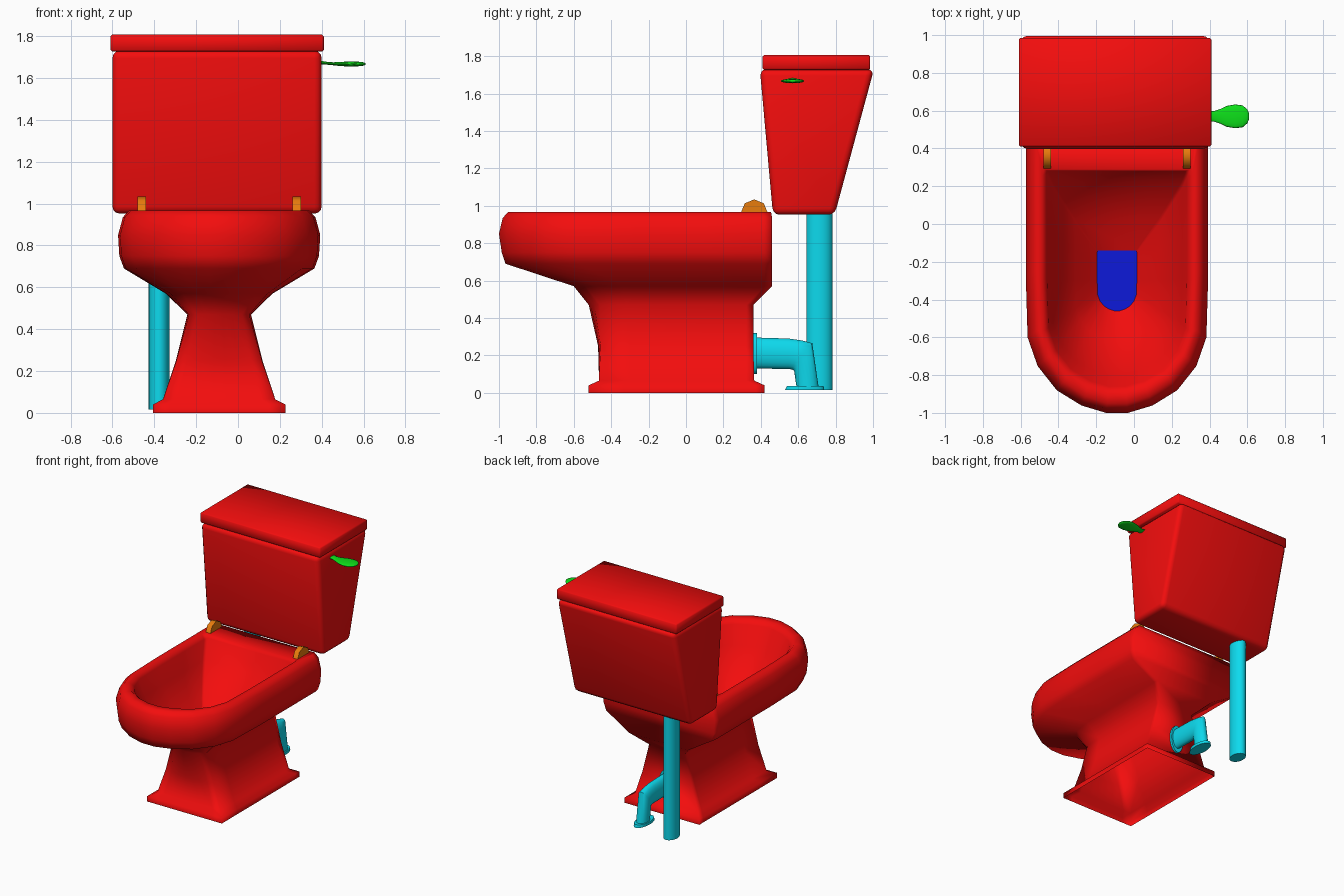
import bpy, bmesh, math
from mathutils import Vector

if "Cube" in bpy.data.objects:
    bpy.data.objects.remove(bpy.data.objects["Cube"])

CX = -0.09  # centre line of the fixture (the lever offsets it from x = 0)


def material(name, rgb):
    m = bpy.data.materials.new(name)
    m.diffuse_color = (*rgb, 1)
    m.use_nodes = True
    m.node_tree.nodes["Principled BSDF"].inputs["Base Color"].default_value = m.diffuse_color
    return m


RED = material("red", (0.9, 0.004, 0.004))
CYAN = material("cyan", (0.004, 0.7, 0.85))
ORANGE = material("orange", (0.8, 0.2, 0.004))
GREEN = material("green", (0.004, 0.75, 0.01))
BLUE = material("blue", (0.004, 0.01, 0.7))


def finish(name, bm, mat, angle=50):
    bmesh.ops.recalc_face_normals(bm, faces=bm.faces)
    me = bpy.data.meshes.new(name)
    bm.to_mesh(me)
    bm.free()
    me.materials.append(mat)
    ob = bpy.data.objects.new(name, me)
    bpy.context.collection.objects.link(ob)
    bpy.ops.object.select_all(action='DESELECT')
    ob.select_set(True)
    bpy.context.view_layer.objects.active = ob
    bpy.ops.object.shade_smooth_by_angle(angle=math.radians(angle))
    return ob


def loft(name, rings, mat, caps=True, angle=50):
    bm = bmesh.new()
    loops = [[bm.verts.new(p) for p in r] for r in rings]
    n = len(loops[0])
    for a, b in zip(loops, loops[1:]):
        for i in range(n):
            j = (i + 1) % n
            bm.faces.new((a[i], a[j], b[j], b[i]))
    if caps:
        bm.faces.new(loops[0][::-1])
        bm.faces.new(loops[-1])
    return finish(name, bm, mat, angle)


def ellipse(c, u, v, n=20):
    c, u, v = Vector(c), Vector(u), Vector(v)
    return [c + u * math.cos(2 * math.pi * i / n) + v * math.sin(2 * math.pi * i / n)
            for i in range(n)]


# Bowl outline, back to front: fraction of half width, fraction of length
ROUND = [(0.98, 0), (1, .03), (1, .25), (1, .5), (.98, .726),
         (.87, .83), (.66, .918), (.39, .973), (.12, 1)]
SQUARE = [(1, 0), (1, .05), (1, .25), (1, .5), (1, .8),
          (1, 1), (.75, 1), (.42, 1), (.12, 1)]


def outline(z, w, back, front, t):
    half = []
    for (a, b), (c, d) in zip(SQUARE, ROUND):
        half.append((w * (a + (c - a) * t), back + (front - back) * (b + (d - b) * t)))
    return ([Vector((CX + x, y, z)) for x, y in half] +
            [Vector((CX - x, y, z)) for x, y in reversed(half)])


# Pedestal, bowl, rim and basin in one skin: z, half width, back y, front y, roundness
sections = [
    (0.00, .317, .42, -.52, 0), (.04, .317, .42, -.52, 0),
    (.065, .268, .365, -.465, 0), (.25, .207, .36, -.47, .1),
    (.47, .152, .36, -.52, .4), (.57, .255, .46, -.60, .7),
    (.69, .455, .46, -.965, 1), (.75, .477, .46, -.985, 1),
    (.85, .483, .46, -1.0, 1), (.935, .46, .46, -.98, 1),
    (.967, .43, .455, -.95, 1), (.967, .395, .29, -.89, 1),
    (.935, .37, .28, -.86, 1), (.80, .345, .22, -.80, 1),
    (.62, .22, .02, -.62, 1), (.50, .105, -.14, -.46, 1)]
loft("bowl", [outline(*s) for s in sections], RED, caps=False, angle=110)

# Water at the bottom of the basin
bm = bmesh.new()
bm.faces.new([bm.verts.new(p) for p in reversed(outline(.502, .105, -.14, -.46, 1))])
bm.normal_update()
if bm.faces[:][0].normal.z < 0:
    bmesh.ops.reverse_faces(bm, faces=bm.faces)
me = bpy.data.meshes.new("water")
bm.to_mesh(me)
bm.free()
me.materials.append(BLUE)
bpy.context.collection.objects.link(bpy.data.objects.new("water", me))


def box(name, x, bottom, top, bevel, seg):
    # bottom / top: z, front y, back y
    bm = bmesh.new()
    bmesh.ops.create_cube(bm, size=2)
    for v in bm.verts:
        z, y0, y1 = top if v.co.z > 0 else bottom
        v.co = (x[1] if v.co.x > 0 else x[0], y1 if v.co.y > 0 else y0, z)
    bmesh.ops.bevel(bm, geom=bm.edges[:], offset=bevel, segments=seg,
                    profile=0.5, affect='EDGES')
    finish(name, bm, RED, 60)


# Tank and lid
box("tank", (-.60, .40), (.952, .465, .795), (1.73, .395, 1.005), .035, 3)
box("tank_lid", (-.61, .41), (1.727, .41, .985), (1.807, .41, .985), .008, 1)

# Hinges: half octagons on the back deck
for side, x in (("left", -.46), ("right", .28)):
    rings = [[Vector((x + dx, .365 + .072 * math.cos(a), .962 + .072 * math.sin(a)))
              for a in [k * math.pi / 4 for k in range(5)]] for dx in (-.02, .02)]
    loft(side + "_hinge", rings, ORANGE, angle=50)

# Flush lever: x, z, half width, half thickness
lever = [(.39, 1.675, .03, .009), (.42, 1.671, .027, .007), (.455, 1.668, .038, .007),
         (.49, 1.667, .055, .010), (.535, 1.667, .063, .012), (.575, 1.667, .058, .011),
         (.60, 1.667, .037, .008), (.61, 1.667, .014, .004)]
loft("flush_lever", [ellipse((x, .57, z), (0, w, 0), (0, 0, t)) for x, z, w, t in lever],
     GREEN, angle=90)

# Supply pipe down from the tank
loft("supply_pipe", [ellipse((-.377, .713, z), (.05, 0, 0), (0, .07, 0), 24)
                     for z in (.015, .965)], CYAN)

# Waste elbow with flanges: outer y z, inner y z, half width
elbow = [(.355, .32, .355, .10, .055), (.38, .32, .38, .10, .055),
         (.38, .295, .38, .13, .042), (.55, .29, .55, .127, .042),
         (.62, .28, .568, .125, .042), (.675, .265, .578, .118, .042),
         (.708, .037, .59, .037, .042), (.735, .037, .54, .037, .05),
         (.74, .015, .53, .015, .05)]
rings = []
for y0, z0, y1, z1, w in elbow:
    c = (CX, (y0 + y1) / 2, (z0 + z1) / 2)
    rings.append(ellipse(c, (w, 0, 0), (0, (y0 - y1) / 2, (z0 - z1) / 2)))
loft("waste_elbow", rings, CYAN)
